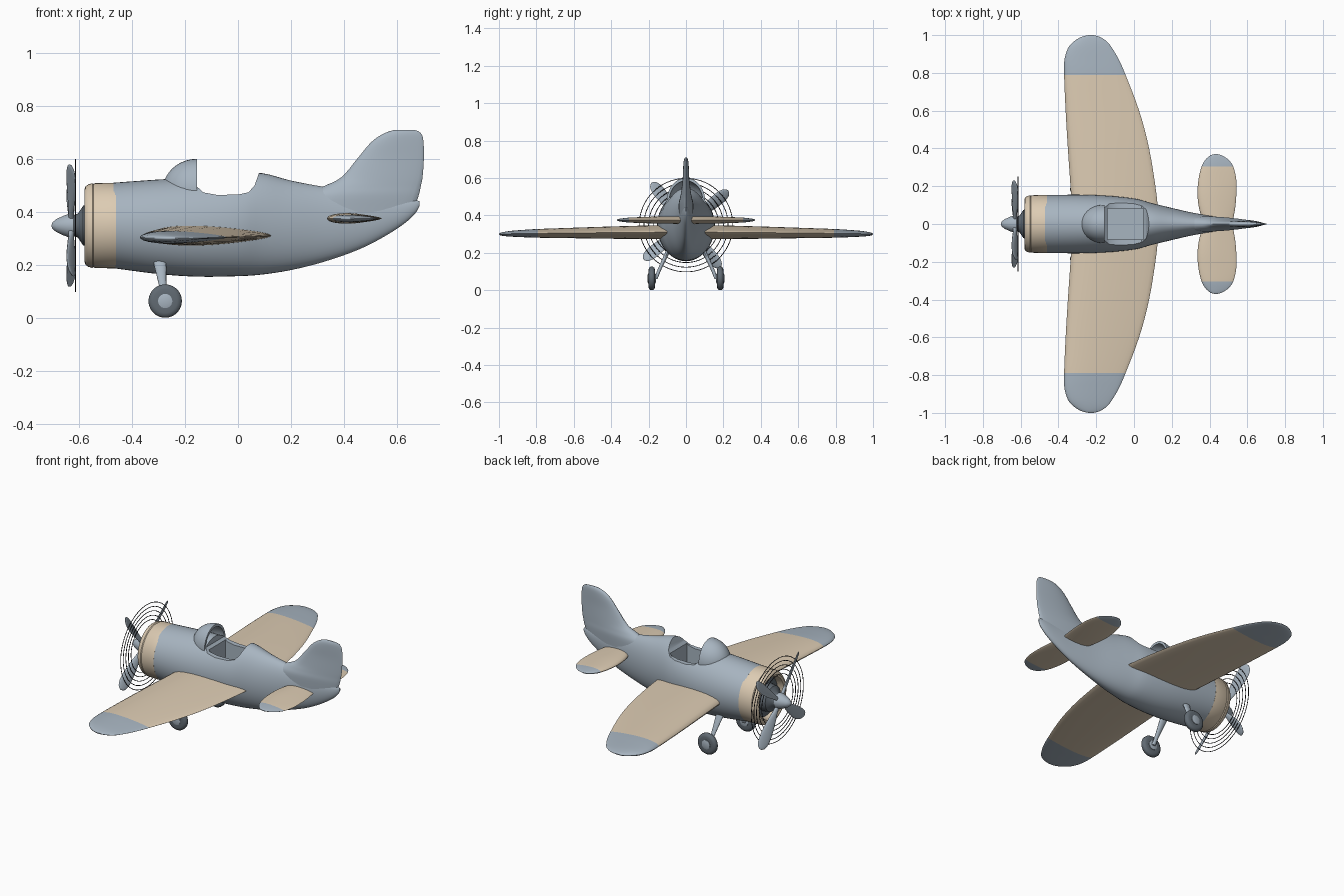
import bpy, bmesh, math
from mathutils import Vector, Matrix

cube = bpy.data.objects.get("Cube")
if cube:
    bpy.data.objects.remove(cube, do_unlink=True)


def material(name, r, g, b):
    m = bpy.data.materials.new(name)
    m.use_nodes = True
    m.diffuse_color = (r, g, b, 1)
    bsdf = next(n for n in m.node_tree.nodes if n.type == 'BSDF_PRINCIPLED')
    bsdf.inputs["Base Color"].default_value = (r, g, b, 1)
    bsdf.inputs["Roughness"].default_value = 0.6
    return m


GREY = material("blue grey paint", 0.39, 0.46, 0.53)
TAN = material("tan paint", 0.72, 0.60, 0.45)
DARK = material("dark grey rubber", 0.12, 0.145, 0.17)
LINE = material("black wire", 0.02, 0.02, 0.025)


def smooth(obj, angle=40):
    bpy.ops.object.select_all(action='DESELECT')
    obj.select_set(True)
    bpy.context.view_layer.objects.active = obj
    bpy.ops.object.shade_smooth_by_angle(angle=math.radians(angle))


def loft(name, rings, mats, rule=None, angle=40):
    """Skin a list of equal-length point rings and cap both ends."""
    bm = bmesh.new()
    rows = [[bm.verts.new(p) for p in ring] for ring in rings]
    n = len(rows[0])
    for a, b in zip(rows, rows[1:]):
        for i in range(n):
            j = (i + 1) % n
            bm.faces.new((a[i], a[j], b[j], b[i]))
    bm.faces.new(rows[0][::-1])
    bm.faces.new(rows[-1])
    bmesh.ops.remove_doubles(bm, verts=bm.verts, dist=1e-5)
    bmesh.ops.recalc_face_normals(bm, faces=bm.faces)
    if rule:
        for f in bm.faces:
            f.material_index = rule(f.calc_center_median())
    mesh = bpy.data.meshes.new(name)
    bm.to_mesh(mesh)
    bm.free()
    obj = bpy.data.objects.new(name, mesh)
    bpy.context.collection.objects.link(obj)
    for m in mats:
        mesh.materials.append(m)
    smooth(obj, angle)
    return obj


def spline(rows, steps=4):
    """Pass a smooth curve through every column of the station rows."""
    out = []
    for i in range(len(rows) - 1):
        quad = [rows[max(i - 1, 0)], rows[i], rows[i + 1], rows[min(i + 2, len(rows) - 1)]]
        for s in range(steps):
            t = s / steps
            out.append([0.5 * (2 * b + (c - a) * t + (2 * a - 5 * b + 4 * c - d) * t * t
                               + (3 * b - a - 3 * c + d) * t ** 3) for a, b, c, d in zip(*quad)])
    return out + [list(rows[-1])]


def circle(n):
    return [(math.cos(2 * math.pi * i / n), math.sin(2 * math.pi * i / n)) for i in range(n)]


def lathe(name, profile, centre, mat, axis='X', squash=1.0, n=40):
    """Revolve (position, radius) pairs around an axis through centre."""
    turn = Matrix.Rotation(math.pi / 2, 3, 'Z') if axis == 'Y' else Matrix.Identity(3)
    rings = [[Vector(centre) + turn @ Vector((a, r * c * squash, r * s)) for c, s in circle(n)]
             for a, r in profile]
    return loft(name, rings, [mat])


def foil(le, te, half, n=28):
    """Aerofoil outline as (chord position, thickness) pairs."""
    pts = []
    for c, s in circle(n):
        u = (1 - c) / 2
        pts.append((le + (te - le) * u, half * s * (1.25 - 0.75 * u)))
    return pts


# Fuselage: x, bottom, top, half width
stations = spline([
    (-0.47, 0.187, 0.51, 0.153), (-0.30, 0.165, 0.522, 0.155), (-0.15, 0.155, 0.53, 0.15),
    (0, 0.157, 0.54, 0.135), (0.09, 0.163, 0.546, 0.112), (0.2, 0.18, 0.518, 0.085),
    (0.32, 0.21, 0.495, 0.058), (0.45, 0.255, 0.475, 0.038), (0.55, 0.305, 0.46, 0.027),
    (0.63, 0.357, 0.45, 0.018), (0.67, 0.395, 0.445, 0.01), (0.685, 0.42, 0.44, 0.004)])
fuselage = loft("fuselage", [[(x, w * c, (lo + hi) / 2 + (hi - lo) / 2 * s) for c, s in circle(48)]
                             for x, lo, hi, w in stations], [GREY])


# Cockpit opening and well
def prism(name, outline, half):
    return loft(name, [[(x, y, z) for x, z in outline] for y in (-half, half)], [GREY])


opening = prism("opening_cutter", [
    (-0.155, 0.8), (-0.155, 0.495), (-0.13, 0.473), (-0.08, 0.464), (0, 0.465), (0.04, 0.474),
    (0.063, 0.5), (0.08, 0.55), (0.08, 0.8)], 0.3)
well = prism("well_cutter", [(-0.14, 0.8), (-0.14, 0.37), (0.05, 0.37), (0.05, 0.8)], 0.082)
bpy.context.view_layer.objects.active = fuselage
for cutter in (opening, well):
    cutter.hide_render = True
    mod = fuselage.modifiers.new("cut", 'BOOLEAN')
    mod.operation, mod.solver, mod.object = 'DIFFERENCE', 'EXACT', cutter
    bpy.ops.object.modifier_apply(modifier=mod.name)
    bpy.data.objects.remove(cutter, do_unlink=True)
smooth(fuselage, 35)

# Windscreen fairing: hollow half dome open to the rear
arc = [math.radians(a) for a in range(0, 91, 9)]
dome = [(-0.13 * math.cos(a), 0.12 * math.sin(a)) for a in arc]
dome += [(-0.11 * math.cos(a), 0.105 * math.sin(a)) for a in reversed(arc)]
lathe("windscreen_fairing", dome, (-0.155, 0, 0.48), GREY, squash=0.85)

# Tail fin: height, leading edge, trailing edge, half thickness
fin = spline([
    (0.40, 0.22, 0.66, 0.042), (0.46, 0.25, 0.682, 0.042), (0.495, 0.32, 0.69, 0.034),
    (0.53, 0.39, 0.697, 0.027), (0.60, 0.45, 0.702, 0.019), (0.66, 0.50, 0.701, 0.016),
    (0.69, 0.54, 0.695, 0.013), (0.705, 0.575, 0.68, 0.008), (0.71, 0.6, 0.66, 0.003)])
loft("tail_fin", [[(x, t, z) for x, t in foil(le, te, h)] for z, le, te, h in fin], [GREY])


# Wing and tailplane: span, leading edge, trailing edge, half thickness, height
def span_surface(name, rows, tip):
    half = spline(rows)
    full = [[-r[0]] + r[1:] for r in reversed(half[1:])] + half
    rings = [[(x, y, z + t) for x, t in foil(le, te, h)] for y, le, te, h, z in full]
    return loft(name, rings, [TAN, GREY], lambda c: int(abs(c.y) > tip))


span_surface("main_wing", [
    (0, -0.325, 0.13, 0.043, 0.31), (0.15, -0.333, 0.12, 0.04, 0.31),
    (0.4, -0.35, 0.08, 0.035, 0.308), (0.6, -0.362, 0.027, 0.03, 0.306),
    (0.79, -0.37, -0.045, 0.025, 0.304), (0.87, -0.368, -0.08, 0.021, 0.303),
    (0.93, -0.35, -0.115, 0.017, 0.302), (0.965, -0.32, -0.142, 0.013, 0.301),
    (0.99, -0.28, -0.18, 0.008, 0.3), (1.0, -0.24, -0.215, 0.002, 0.3)], 0.79)
span_surface("tailplane", [
    (0, 0.37, 0.52, 0.021, 0.375), (0.08, 0.345, 0.535, 0.021, 0.375),
    (0.16, 0.336, 0.542, 0.02, 0.375), (0.24, 0.342, 0.541, 0.017, 0.375),
    (0.305, 0.358, 0.525, 0.014, 0.375), (0.34, 0.378, 0.5, 0.01, 0.375),
    (0.362, 0.402, 0.468, 0.006, 0.375), (0.37, 0.425, 0.442, 0.002, 0.375)], 0.305)

# Engine cowl, engine and spinner
nose = (0, 0, 0.348)
lathe("engine_cowl", [
    (-0.46, 0.1), (-0.46, 0.162), (-0.54, 0.16), (-0.545, 0.157), (-0.55, 0.16), (-0.565, 0.156),
    (-0.576, 0.148), (-0.58, 0.137), (-0.575, 0.126), (-0.56, 0.12), (-0.53, 0.118), (-0.53, 0.1)],
    nose, TAN, squash=0.95, n=48)
lathe("engine", [(-0.5, 0.125), (-0.535, 0.12), (-0.545, 0.08), (-0.585, 0.075), (-0.605, 0.045),
                 (-0.62, 0.04)], nose, DARK)
lathe("spinner", [(-0.705, 0.001), (-0.701, 0.012), (-0.687, 0.024), (-0.662, 0.036),
                  (-0.64, 0.044), (-0.622, 0.046), (-0.612, 0.03)], nose, GREY)

# Four paddle blades: radius, half width, half thickness
blade = spline([(0.02, 0.012, 0.011), (0.06, 0.014, 0.01), (0.11, 0.024, 0.008),
                (0.18, 0.034, 0.007), (0.24, 0.036, 0.006), (0.275, 0.026, 0.005),
                (0.288, 0.012, 0.003), (0.292, 0.002, 0.001)], 3)
pitch = Matrix.Rotation(math.radians(28), 3, 'Y')
for k in range(4):
    spin = Matrix.Rotation(math.radians(39 + 90 * k), 3, 'X')
    hub = Vector((-0.63, 0, 0.348))
    rings = []
    for r, w, h in blade:
        twisted = [Matrix.Rotation(math.radians(28), 3, 'Y') @ Vector((h * s, r, w * c))
                   for c, s in circle(16)]
        rings.append([hub + spin @ p for p in twisted])
    loft(f"propeller_blade_{k + 1}", rings, [GREY])

# Thin motion rings behind the blades
for k in range(5):
    bpy.ops.mesh.primitive_torus_add(
        major_radius=0.25 - 0.025 * k, minor_radius=0.002, major_segments=72, minor_segments=6,
        location=(-0.614, 0, 0.348), rotation=(0, math.pi / 2, 0))
    ring = bpy.context.object
    ring.name = f"motion_ring_{k + 1}"
    ring.data.materials.append(LINE)
    smooth(ring, 80)

# Landing gear
for side, y in (("left", -1), ("right", 1)):
    wheel = (-0.275, 0.183 * y, 0.063)
    lathe(f"{side}_tyre", [(-0.017, 0.025), (-0.018, 0.045), (-0.014, 0.057), (-0.006, 0.063),
                           (0.006, 0.063), (0.014, 0.057), (0.018, 0.045), (0.017, 0.025)],
          wheel, DARK, 'Y')
    lathe(f"{side}_wheel_hub", [(-0.023, 0.016), (-0.02, 0.027), (0.02, 0.027), (0.023, 0.016)],
          wheel, GREY, 'Y', n=24)
    leg = [(-0.297, 0.088, 0.225, 0.026, 0.013), (-0.293, 0.105, 0.19, 0.022, 0.012),
           (-0.283, 0.142, 0.11, 0.013, 0.01), (-0.275, 0.162, 0.06, 0.013, 0.01)]
    loft(f"{side}_gear_leg", [[(x + a * c, y * (py + b * s), z) for c, s in circle(16)]
                              for x, py, z, a, b in spline(leg)], [GREY])
